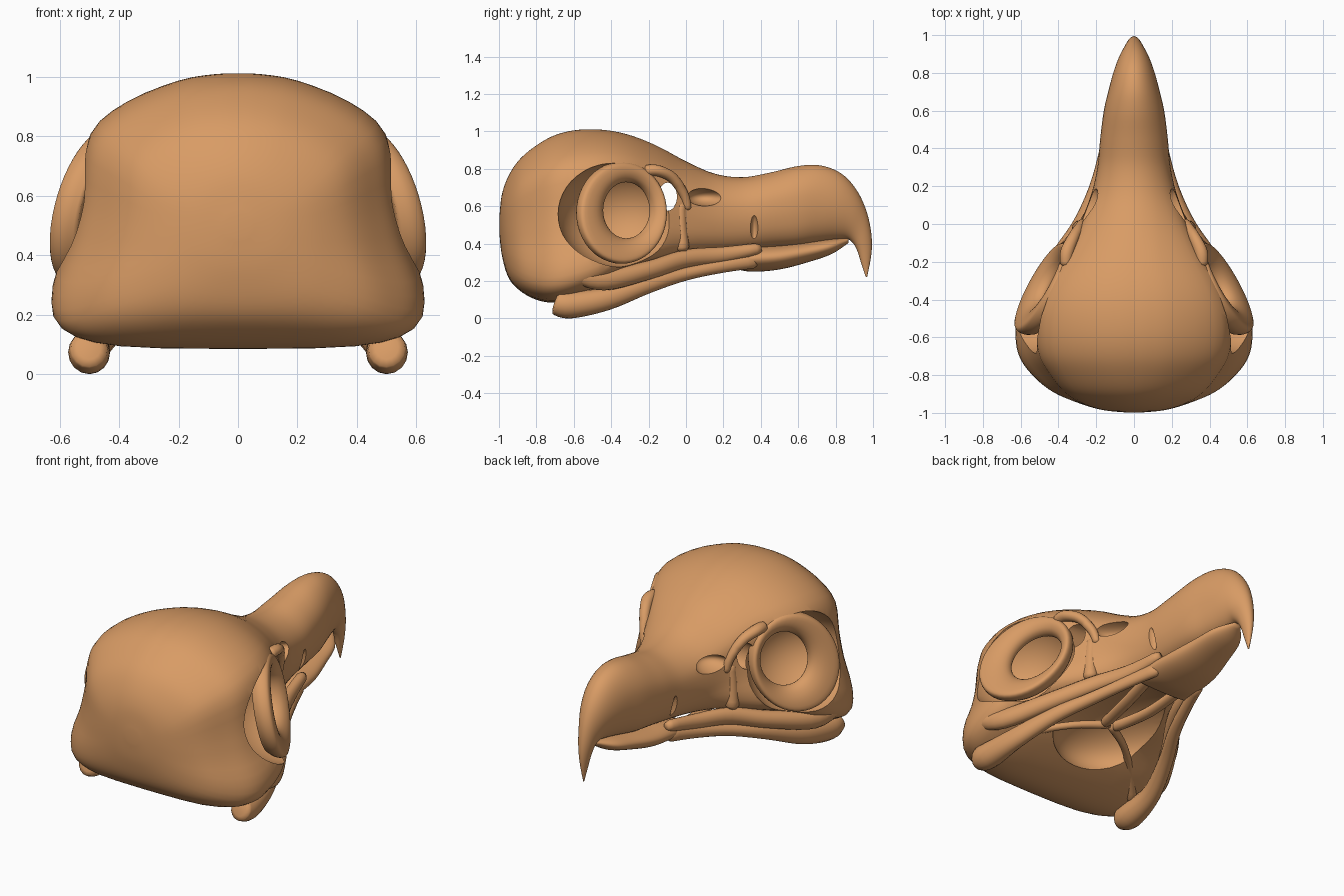
import bpy, bmesh, math
from mathutils import Vector, Matrix

if "Cube" in bpy.data.objects:
    bpy.data.objects.remove(bpy.data.objects["Cube"])

bone = bpy.data.materials.new("bone")
bone.diffuse_color = (0.69, 0.33, 0.13, 1)
bone.use_nodes = True
bone.node_tree.nodes["Principled BSDF"].inputs["Base Color"].default_value = bone.diffuse_color


def smooth(rows, n):
    """Catmull-Rom resampling of a list of tuples."""
    out = []
    for i in range(len(rows) - 1):
        p = [rows[max(0, min(len(rows) - 1, i + d))] for d in (-1, 0, 1, 2)]
        for s in range(n):
            t = s / n
            out.append(tuple(0.5 * (2 * b + (c - a) * t + (2 * a - 5 * b + 4 * c - d) * t * t
                                    + (3 * b - a - 3 * c + d) * t ** 3) for a, b, c, d in zip(*p)))
    return out + [tuple(rows[-1])]


def skin(name, rings, closed=False):
    """Bridge closed rings of points into one mesh, capped or joined end to start."""
    bm = bmesh.new()
    vs = [[bm.verts.new(p) for p in r] for r in rings]
    for a, b in zip(vs, vs[1:] + (vs[:1] if closed else [])):
        for i in range(len(a)):
            j = (i + 1) % len(a)
            bm.faces.new((a[i], a[j], b[j], b[i]))
    if not closed:
        bm.faces.new(vs[0])
        bm.faces.new(vs[-1])
    bmesh.ops.recalc_face_normals(bm, faces=bm.faces)
    me = bpy.data.meshes.new(name)
    bm.to_mesh(me)
    bm.free()
    ob = bpy.data.objects.new(name, me)
    bpy.context.collection.objects.link(ob)
    me.materials.append(bone)
    me.shade_smooth()
    return ob


# half cross-section of the braincase, top to bottom, as (width, height)
half = smooth([(0, 1), (.12, .995), (.32, .945), (.6, .78), (.79, .54), (.84, .1), (.9, -.25),
               (.99, -.6), (.95, -.86), (.65, -.98), (0, -1)], 3)
N = len(half)
oval = [(math.sin(math.pi * i / (N - 1)), math.cos(math.pi * i / (N - 1))) for i in range(N)]


def loft(name, sections, n=5):
    """sections: top y, top z, bottom y, bottom z, half width, roundness."""
    rings = []
    for ty, tz, by, bz, w, k in smooth(sections, n):
        prof = [(a[0] * (1 - k) + b[0] * k, a[1] * (1 - k) + b[1] * k) for a, b in zip(half, oval)]
        pts = prof + [(-u, v) for u, v in prof[-2:0:-1]]
        rings.append([(u * w, by + (ty - by) * (v + 1) / 2, bz + (tz - bz) * (v + 1) / 2)
                      for u, v in pts])
    return skin(name, rings)


def bars(name, pts, n=5, sides=16):
    """Mirrored pair of bars; pts: x, y, z, half width, half height."""
    rows = smooth(pts, n)
    for s, tag in ((1, "right"), (-1, "left")):
        rings = []
        for i, (x, y, z, w, h) in enumerate(rows):
            a, b = rows[max(0, i - 1)], rows[min(len(rows) - 1, i + 1)]
            d = (Vector(b[:3]) - Vector(a[:3])).normalized()
            side = Vector((1, 0, 0)) if abs(d.z) > .8 else d.cross(Vector((0, 0, 1))).normalized()
            up = side.cross(d).normalized()
            ends = .65 if i in (0, len(rows) - 1) else 1
            ring = []
            for k in range(sides):
                t = 2 * math.pi * k / sides
                p = Vector((x, y, z)) + (side * math.cos(t) * w + up * math.sin(t) * h) * ends
                ring.append((p.x * s, p.y, p.z))
            rings.append(ring)
        skin(tag + "_" + name, rings)


# cranium and upper beak in one flowing surface
skull = loft("cranium_and_beak", [
    (-.998, .54, -.998, .46, .04, 1), (-.985, .66, -.985, .34, .17, .8),
    (-.95, .76, -.95, .22, .31, .4), (-.89, .85, -.89, .15, .44, .1),
    (-.8, .925, -.8, .1, .54, 0), (-.7, .98, -.7, .085, .61, 0), (-.58, 1.008, -.58, .11, .63, 0),
    (-.44, 1.008, -.44, .17, .61, 0), (-.3, .98, -.3, .25, .54, 0), (-.15, .92, -.15, .3, .43, 0),
    (0, .84, 0, .33, .32, .3), (.15, .775, .15, .335, .24, .7), (.3, .755, .3, .35, .2, .8),
    (.45, .78, .45, .37, .185, .8), (.6, .815, .6, .385, .165, .8), (.72, .818, .71, .405, .135, .9),
    (.83, .775, .8, .42, .105, 1), (.91, .69, .86, .425, .078, 1), (.963, .58, .895, .4, .053, 1),
    (.99, .46, .918, .355, .036, 1), (.992, .35, .938, .29, .02, 1), (.968, .22, .96, .225, .003, 1)])


def carve(name, loc, radii, turn=0):
    bm = bmesh.new()
    m = Matrix.Translation(loc) @ Matrix.Rotation(turn, 4, 'Z') @ Matrix.Diagonal((*radii, 1))
    bmesh.ops.create_uvsphere(bm, u_segments=40, v_segments=24, radius=1, matrix=m)
    me = bpy.data.meshes.new(name)
    bm.to_mesh(me)
    bm.free()
    me.materials.append(bone)
    me.shade_smooth()
    ob = bpy.data.objects.new(name, me)
    bpy.context.collection.objects.link(ob)
    ob.hide_render = True
    ob.hide_set(True)
    mod = skull.modifiers.new(name, 'BOOLEAN')
    mod.object, mod.operation, mod.solver = ob, 'DIFFERENCE', 'EXACT'


# orbits, nasal hollows, nostrils, see-through gap and hollow palate
tilt = math.atan2(.46, .886)
for s in (1, -1):
    carve("orbit_cutter", (.555 * s, -.35, .56), (.34, .335, .285), tilt * s)
    carve("nasal_hollow_cutter", (.27 * s, .11, .65), (.13, .1, .05), .3 * s)
    carve("nostril_cutter", (.21 * s, .365, .46), (.06, .025, .1))
carve("gap_cutter", (0, -.1, .65), (.6, .06, .09))
carve("palate_cutter", (0, -.1, .2), (.34, .42, .2))

# shade with sharp edges at the carved rims
bpy.context.view_layer.update()
baked = bpy.data.meshes.new_from_object(skull.evaluated_get(bpy.context.evaluated_depsgraph_get()))
skull.modifiers.clear()
skull.data = baked
bpy.context.view_layer.objects.active = skull
skull.select_set(True)
bpy.ops.object.shade_smooth_by_angle(angle=math.radians(40))

# open eye rings: sloping lips leaning inward at the top, hole set slightly forward
lip = smooth([(.24, -.07, 0), (.262, -.03, 0), (.262, .01, 0), (.245, .028, .005), (.2, .024, .03),
              (.162, .0, .042), (.146, -.035, .045), (.155, -.06, .04), (.2, -.06, .02),
              (.24, -.07, 0)], 3)[:-1]
for s, tag in ((1, "right"), (-1, "left")):
    rings = []
    for r, h, shift in lip:
        ring = []
        for k in range(48):
            a = 2 * math.pi * k / 48
            t = r * math.cos(a) + shift
            up = r * 1.03 * math.sin(a) + shift * .3
            ring.append((s * (.48 + .886 * h - .46 * t - .24 * up), -.34 + .46 * h + .886 * t, .565 + up))
        rings.append(ring)
    skin(tag + "_eye_ring", rings, closed=True)

# brow hooks running down in front of the eye
bars("brow_hook", [(.36, -.22, .79, .03, .03), (.355, -.15, .79, .035, .03), (.32, -.07, .75, .03, .028),
                   (.285, -.01, .66, .025, .025), (.27, .01, .58, .02, .02)])
bars("front_eye_post", [(.27, -.03, .62, .03, .03), (.28, -.03, .5, .035, .035), (.29, -.02, .36, .04, .04)])

# broad cheek bars under the eyes, running into the beak
bars("cheek_bar", [(.56, -.66, .32, .025, .04), (.585, -.6, .25, .035, .045), (.545, -.44, .205, .045, .055),
                   (.415, -.2, .258, .045, .05), (.285, 0, .32, .04, .048), (.2, .2, .34, .035, .043),
                   (.15, .4, .375, .03, .03)])

# lower jaw: two rami and a joined tip
bars("jaw_ramus", [(.5, -.7, .09, .06, .065), (.5, -.62, .073, .07, .073), (.475, -.42, .105, .05, .06),
                   (.39, -.2, .18, .04, .045), (.285, 0, .238, .035, .035), (.205, .2, .28, .03, .035),
                   (.14, .38, .31, .03, .04)])
loft("jaw_tip", [(.2, .33, .24, .27, .185, 1), (.35, .385, .35, .25, .18, 1), (.5, .395, .5, .262, .165, 1),
                 (.65, .41, .65, .3, .13, 1), (.78, .425, .78, .345, .095, 1), (.87, .43, .87, .405, .02, 1)])

# palate: two struts meeting at the middle, then spreading to the jaw joints
bars("palate_strut", [(.11, .28, .32, .035, .02), (.08, .03, .27, .035, .025), (.03, -.22, .265, .03, .03)])
bars("joint_strut", [(.0, -.2, .265, .025, .025), (.18, -.3, .24, .02, .02), (.34, -.44, .2, .022, .022),
                     (.47, -.58, .13, .03, .03)])
